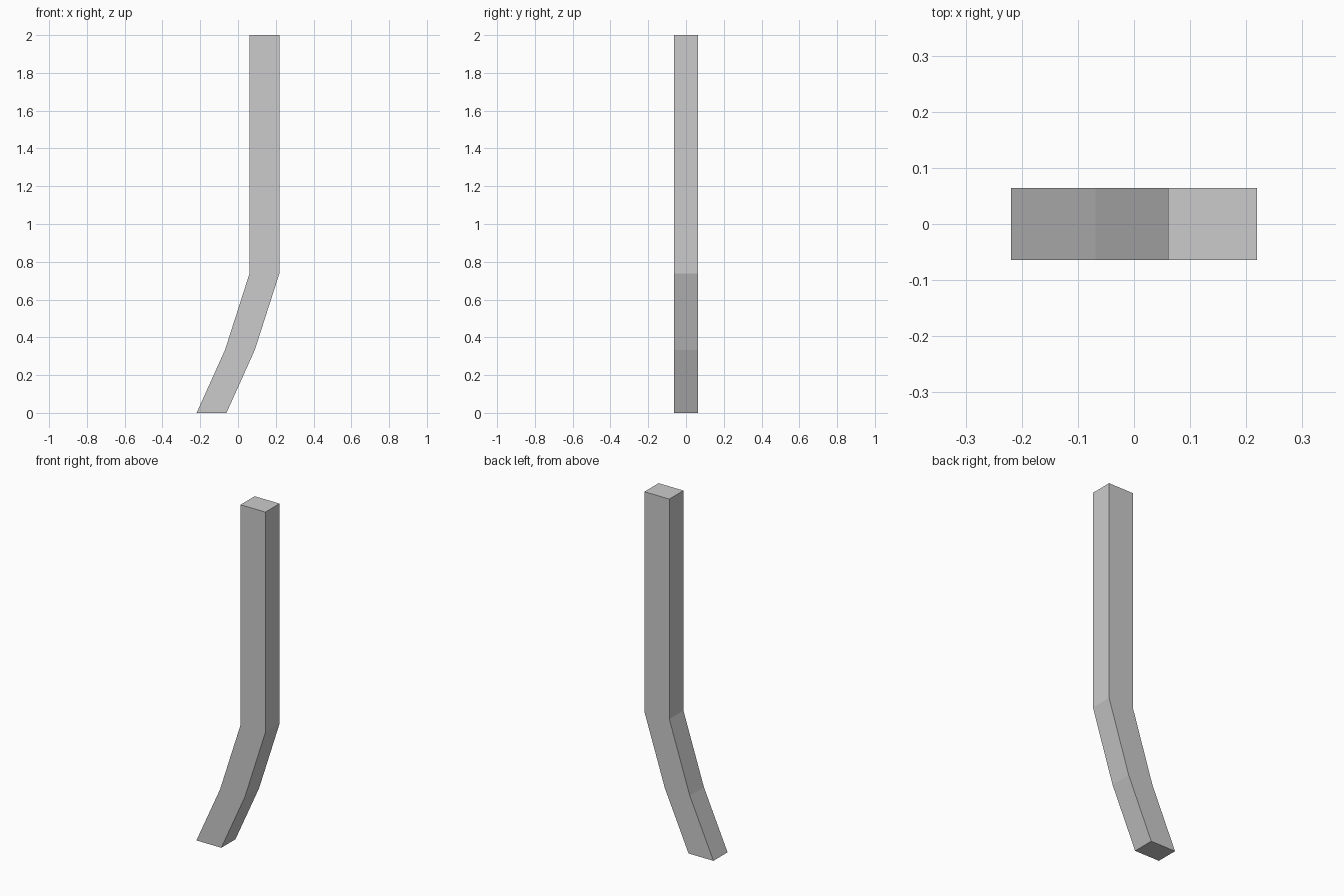
import bpy
import bmesh

if "Cube" in bpy.data.objects:
    bpy.data.objects.remove(bpy.data.objects["Cube"])

WIDTH, DEPTH = 0.158, 0.128

# centre line of the post: (x, z) at each level
path = [(-0.14, 0.0), (0.01, 0.333), (0.14, 0.738), (0.14, 2.0)]

bm = bmesh.new()

# horizontal rectangular section at each level
rings = []
for x, z in path:
    rings.append([bm.verts.new((x + sx * WIDTH / 2, sy * DEPTH / 2, z))
                  for sx, sy in ((-1, -1), (1, -1), (1, 1), (-1, 1))])

# side faces between neighbouring sections
for low, high in zip(rings, rings[1:]):
    for i in range(4):
        j = (i + 1) % 4
        bm.faces.new((low[i], low[j], high[j], high[i]))

# end caps
bm.faces.new(rings[0][::-1])
bm.faces.new(rings[-1])
bmesh.ops.recalc_face_normals(bm, faces=bm.faces)

mesh = bpy.data.meshes.new("bent_post")
bm.to_mesh(mesh)
bm.free()
bpy.context.collection.objects.link(bpy.data.objects.new("bent_post", mesh))
